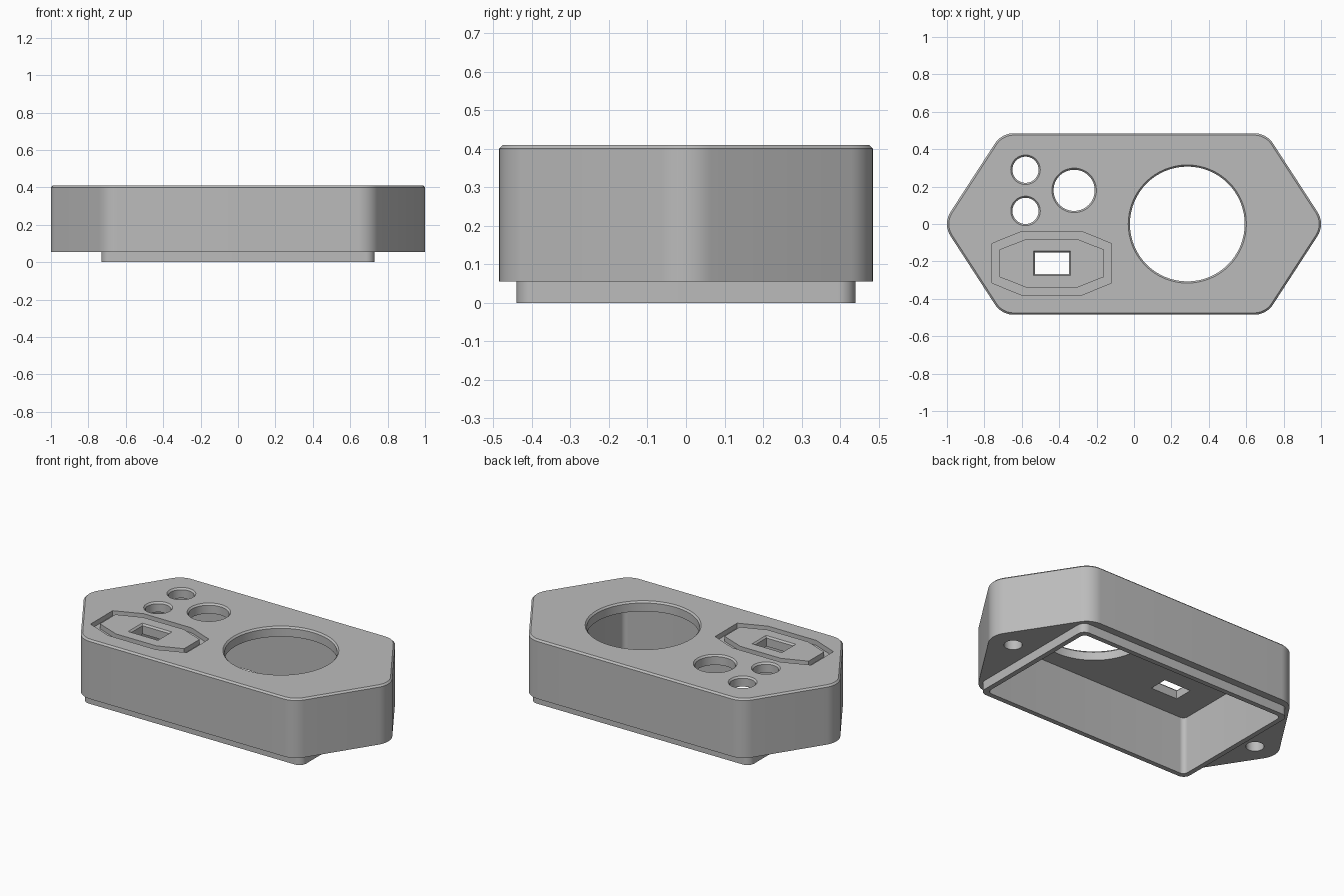
import bpy, bmesh, math
from mathutils import Vector

if "Cube" in bpy.data.objects:
    bpy.data.objects.remove(bpy.data.objects["Cube"])

TOP, PLATE_Z, STEP = 0.41, 0.35, 0.055

grey = bpy.data.materials.new("plain grey")
grey.diffuse_color = (0.50, 0.50, 0.50, 1)
grey.use_nodes = True
grey.node_tree.nodes["Principled BSDF"].inputs["Base Color"].default_value = grey.diffuse_color


def rounded(points, r, n=10):
    """Counter-clockwise convex outline with rounded corners."""
    out = []
    for i, p in enumerate(points):
        p = Vector(p)
        a = (Vector(points[i - 1]) - p).normalized()
        b = (Vector(points[(i + 1) % len(points)]) - p).normalized()
        half = a.angle(b) / 2
        c = p + (a + b).normalized() * (r / math.sin(half))
        start = p + a * (r / math.tan(half)) - c
        a0 = math.atan2(start.y, start.x)
        for k in range(n + 1):
            t = a0 + (math.pi - 2 * half) * k / n
            out.append((c.x + r * math.cos(t), c.y + r * math.sin(t)))
    return out


def hexagon(inset=0):
    a = math.radians(57)
    y, tip = 0.485 - inset, 1.023 - inset / math.sin(a)
    x = tip - y / math.tan(a)
    return rounded([(tip, 0), (x, y), (-x, y), (-tip, 0), (-x, -y), (x, -y)], 0.12 - inset)


def box(hx, hy, cx=0, cy=0):
    return [(cx + hx, cy - hy), (cx + hx, cy + hy), (cx - hx, cy + hy), (cx - hx, cy - hy)]


def circle(cx, cy, r, n=64):
    return [(cx + r * math.cos(math.tau * k / n), cy + r * math.sin(math.tau * k / n)) for k in range(n)]


def octagon(hx, hy, dx, dy, cx=-0.44, cy=-0.21):
    q = [(hx, -hy + dy), (hx, hy - dy), (hx - dx, hy), (-hx + dx, hy),
         (-hx, hy - dy), (-hx, -hy + dy), (-hx + dx, -hy), (hx - dx, -hy)]
    return [(cx + x, cy + y) for x, y in q]


def loft(name, layers):
    """Closed solid through (outline, z) layers, bottom to top."""
    bm = bmesh.new()
    loops = [[bm.verts.new((x, y, z)) for x, y in pts] for pts, z in layers]
    bm.faces.new(loops[0][::-1])
    bm.faces.new(loops[-1])
    for lo, hi in zip(loops, loops[1:]):
        for i in range(len(lo)):
            j = (i + 1) % len(lo)
            bm.faces.new((lo[i], lo[j], hi[j], hi[i]))
    me = bpy.data.meshes.new(name)
    bm.to_mesh(me)
    bm.free()
    me.materials.append(grey)
    ob = bpy.data.objects.new(name, me)
    bpy.context.collection.objects.link(ob)
    return ob


def combine(target, tool, op="DIFFERENCE"):
    tool.hide_render = True
    m = target.modifiers.new("cut", "BOOLEAN")
    m.object, m.operation, m.solver = tool, op, "EXACT"
    bpy.context.view_layer.objects.active = target
    bpy.ops.object.modifier_apply(modifier=m.name)
    bpy.data.objects.remove(tool)


# Chamfered six-sided housing with a locating lip underneath
housing = loft("housing", [(hexagon(), STEP), (hexagon(), TOP - 0.01), (hexagon(0.01), TOP)])
lip = loft("lip", [(rounded(box(0.73, 0.44), 0.045), 0), (rounded(box(0.73, 0.44), 0.045), 0.2)])
combine(housing, lip, "UNION")

# Hollow interior, open at the bottom
inner = rounded(box(0.70, 0.41), 0.03)
combine(housing, loft("cavity", [(inner, -0.1), (inner, PLATE_Z)]))

# Chamfered round openings through the top plate
for x, y, r in [(0.285, 0, 0.307), (-0.32, 0.18, 0.11), (-0.58, 0.29, 0.07), (-0.58, 0.07, 0.07)]:
    small, big = circle(x, y, r), circle(x, y, r + 0.009)
    combine(housing, loft("opening", [(small, 0.3), (small, TOP - 0.01), (big, TOP), (big, TOP + 0.1)]))

# Chamfered rectangular slot
small, big = box(0.09, 0.057, -0.438, -0.21), box(0.099, 0.066, -0.438, -0.21)
combine(housing, loft("slot", [(small, 0.3), (small, TOP - 0.01), (big, TOP), (big, TOP + 0.1)]))

# Eight-sided groove around the slot
outer, island = octagon(0.32, 0.17, 0.16, 0.065), octagon(0.28, 0.13, 0.145, 0.057)
groove = loft("groove", [(outer, TOP - 0.03), (outer, TOP + 0.1)])
combine(groove, loft("island", [(island, 0.2), (island, 0.7)]))
combine(housing, groove)

# Blind screw holes in the two pointed ends
for x in (-0.86, 0.86):
    hole = circle(x, 0, 0.05, 32)
    combine(housing, loft("screw_hole", [(hole, 0), (hole, 0.27)]))

bpy.ops.object.select_all(action="DESELECT")
housing.select_set(True)
bpy.context.view_layer.objects.active = housing
bpy.ops.object.shade_smooth_by_angle(angle=math.radians(25))
